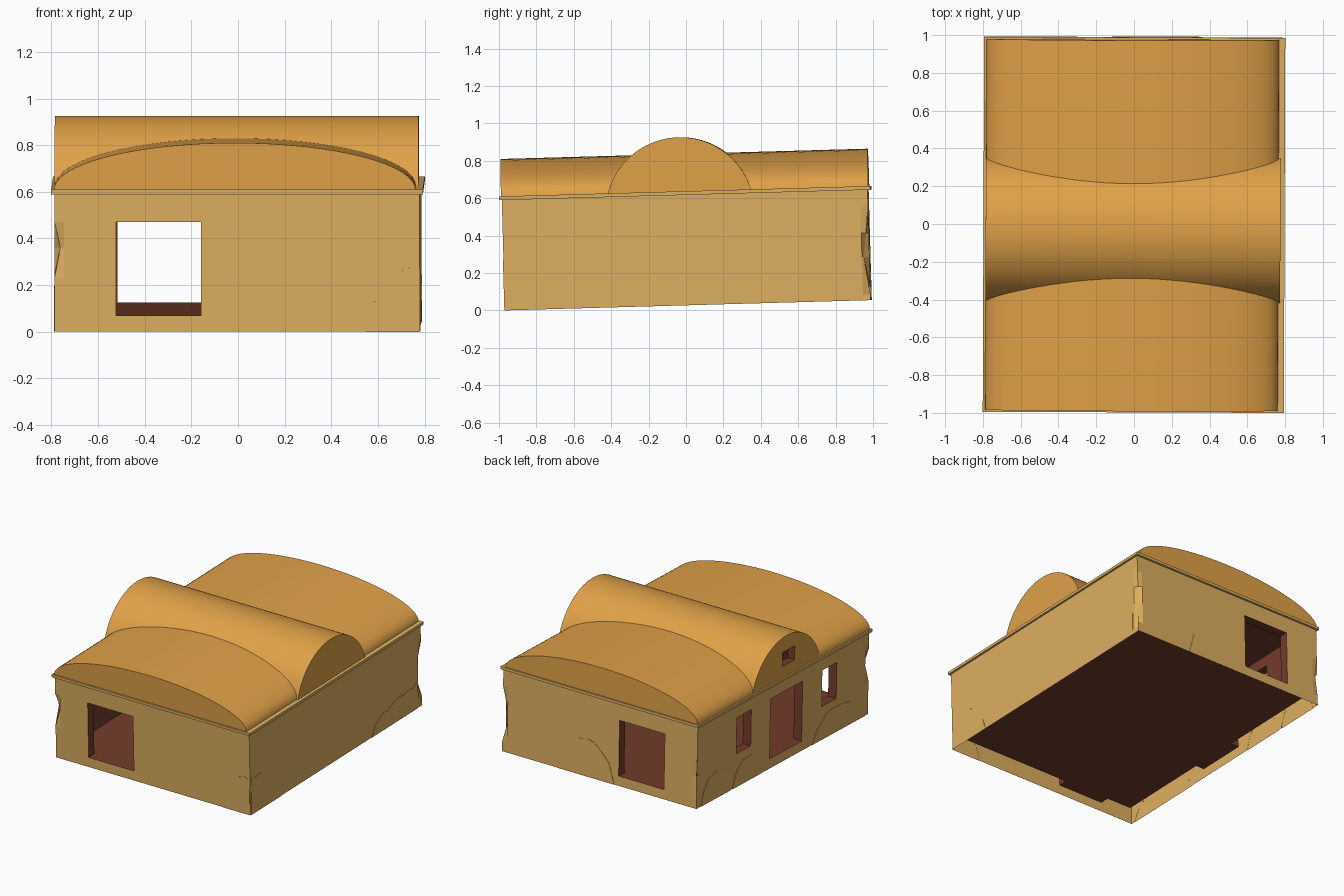
import bpy, bmesh, random
from math import sin, cos, pi, sqrt, asin
from mathutils import Matrix

random.seed(4)
cube = bpy.data.objects.get("Cube")
if cube:
    bpy.data.objects.remove(cube, do_unlink=True)


def material(name, rgb):
    lin = [((c / 255 + 0.055) / 1.055) ** 2.4 for c in rgb] + [1]
    m = bpy.data.materials.new(name)
    m.use_nodes = True
    m.diffuse_color = lin
    m.node_tree.nodes["Principled BSDF"].inputs["Base Color"].default_value = lin
    return m


PLASTER = material("sand_plaster", (221, 175, 96))
ROOF = material("ochre_roof", (224, 161, 72))
INSIDE = material("dark_red_interior", (115, 60, 43))

# The whole house leans slightly, as if set on a slope
LEAN = (Matrix.Translation((0, 0.0125, 0.0275)) @ Matrix.Rotation(0.028, 4, 'X')
        @ Matrix.Rotation(-0.004, 4, 'Z'))
W, L, EAVE = 0.783, 0.978, 0.59      # half width, half length, wall height
THICK, FLOOR, CEIL = 0.065, 0.07, 0.58


def add_object(name, bm, mat, flip=False, smooth=False):
    bmesh.ops.remove_doubles(bm, verts=bm.verts, dist=1e-4)
    bmesh.ops.recalc_face_normals(bm, faces=bm.faces)
    if flip:
        bmesh.ops.reverse_faces(bm, faces=bm.faces)
    bm.transform(LEAN)
    me = bpy.data.meshes.new(name)
    bm.to_mesh(me)
    bm.free()
    me.materials.append(mat)
    ob = bpy.data.objects.new(name, me)
    bpy.context.collection.objects.link(ob)
    if smooth:
        shade(ob)
    return ob


def activate(ob):
    bpy.ops.object.select_all(action='DESELECT')
    ob.select_set(True)
    bpy.context.view_layer.objects.active = ob


def shade(ob):
    activate(ob)
    bpy.ops.object.shade_smooth_by_angle(angle=0.6)


def quad(bm, pts):
    return bm.faces.new([bm.verts.new(p) for p in pts])


def box(bm, lo, hi):
    size = [b - a for a, b in zip(lo, hi)]
    mid = [(a + b) / 2 for a, b in zip(lo, hi)]
    bmesh.ops.create_cube(bm, size=1, matrix=Matrix.Translation(mid) @ Matrix.Diagonal((*size, 1)))


# Each wall: a map from (along, height, depth inward), its half length and openings
through = (-0.52, -0.155, FLOOR, 0.47)
WALLS = {
    "front": (lambda u, v, d: (u, d - L, v), W, [through]),
    "back": (lambda u, v, d: (u, L - d, v), W, [through]),
    "door_side": (lambda u, v, d: (d - W, u, v), L,
                  [(0.365, 0.53, 0.24, 0.5), (-0.22, 0.145, FLOOR, 0.5), (-0.61, -0.445, 0.24, 0.5)]),
    "blank_side": (lambda u, v, d: (W - d, u, v), L, []),
}
CHIP_ROWS = [0.03, 0.23, 0.36, 0.5]


def panel(bm, wall, depth, low, high, extra_u=(), extra_v=()):
    """Grid wall that leaves out the cells lying in openings."""
    place, half, holes = wall
    half -= depth
    us = sorted({-half, half, *extra_u, *[u for h in holes for u in h[:2]]})
    vs = sorted({low, high, *extra_v, *[v for h in holes for v in h[2:]]})
    for a, b in zip(us, us[1:]):
        for c, d in zip(vs, vs[1:]):
            mu, mv = (a + b) / 2, (c + d) / 2
            if not any(h[0] < mu < h[1] and h[2] < mv < h[3] for h in holes):
                quad(bm, [place(u, v, depth) for u, v in ((a, c), (b, c), (b, d), (a, d))])


# Outer walls with worn corners
bm = bmesh.new()
for wall in WALLS.values():
    edge = wall[1] - 0.04
    panel(bm, wall, 0, 0, EAVE, (-edge, edge), CHIP_ROWS)
bmesh.ops.remove_doubles(bm, verts=bm.verts, dist=1e-4)
chips = [(1, 1, 0.23, 0.03), (1, 1, 0.36, 0.015), (-1, -1, 0.36, 0.025), (-1, 1, 0.23, 0.01)]
for sx, sy, z, cut in chips:
    for v in bm.verts:
        if abs(v.co.x - sx * W) + abs(v.co.y - sy * L) + abs(v.co.z - z) < 1e-3:
            v.co.x -= sx * cut
            v.co.y -= sy * cut
add_object("outer_walls", bm, PLASTER)

# Room inside, with the linings of the door and window openings
bm = bmesh.new()
for wall in WALLS.values():
    panel(bm, wall, THICK, FLOOR, CEIL)
    for a, b, c, d in wall[2]:
        ring = [(a, c), (b, c), (b, d), (a, d)]
        for p, q in zip(ring, ring[1:] + ring[:1]):
            quad(bm, [wall[0](*p, 0), wall[0](*q, 0), wall[0](*q, THICK), wall[0](*p, THICK)])
x, y = W - THICK, L - THICK
for z in (FLOOR, CEIL):
    quad(bm, [(-x, -y, z), (x, -y, z), (x, y, z), (-x, y, z)])
add_object("room_interior", bm, INSIDE, flip=True)

# Flat eave band around the top of the walls
bm = bmesh.new()
box(bm, (-0.797, -0.993, EAVE), (0.797, 0.993, EAVE + 0.02))
add_object("eave_band", bm, PLASTER)


def vault(name, profile, place, start, end):
    """Closed solid swept straight from one end profile to the other."""
    bm = bmesh.new()
    bm.faces.new([bm.verts.new(place(a, z, start)) for a, z in profile])
    ext = bmesh.ops.extrude_face_region(bm, geom=bm.faces[:], use_keep_orig=True)
    shift = [q - p for p, q in zip(place(0, 0, start), place(0, 0, end))]
    bmesh.ops.translate(bm, vec=shift, verts=[g for g in ext["geom"] if isinstance(g, bmesh.types.BMVert)])
    return add_object(name, bm, ROOF, smooth=True)


# Long shallow vault running front to back
BASE = EAVE + 0.019
steps = [pi * i / 32 for i in range(33)]
vault("long_roof_vault", [(-0.01 + 0.775 * cos(t), BASE + 0.201 * sin(t)) for t in steps],
      lambda a, z, s: (a, s, z), -0.982, 0.982)

# Taller cross vault running side to side
a, h = 0.383, 0.29
r = (a * a + h * h) / (2 * h)
reach = pi - asin(a / r) if h > r else asin(a / r)
arc = [reach * (i / 20 - 1) for i in range(41)]
cross = vault("cross_roof_vault",
              [(-0.027 + r * sin(t), BASE + h - r + r * cos(t)) for t in arc],
              lambda p, z, s: (s, p, z), -0.785, 0.775)

# Small gable window sunk into one end of the cross vault
bm = bmesh.new()
box(bm, (-0.9, -0.12, 0.69), (-0.73, 0.02, 0.79))
cutter = add_object("gable_window_cutter", bm, INSIDE)
cross.data.materials.append(INSIDE)
cut = cross.modifiers.new("gable_window", 'BOOLEAN')
cut.operation, cut.solver, cut.object = 'DIFFERENCE', 'EXACT', cutter
cut.material_mode = 'TRANSFER'
activate(cross)
bpy.ops.object.modifier_apply(modifier=cut.name)
bpy.data.objects.remove(cutter, do_unlink=True)
shade(cross)


# Cracked plaster patches rising from the foot of the walls
def patch(name, wall, u0, u1, height, span):
    place = WALLS[wall][0]
    pts = [(u0, 0)]
    for i in range(1, 12):
        t = i / 11
        top = height * sqrt(max(0, sin(span * t))) + random.uniform(-0.015, 0.015)
        pts.append((u0 + (u1 - u0) * t, max(top, 0.004)))
    pts.append((u1, 0))
    bm = bmesh.new()
    for p, q in zip(pts, pts[1:]):
        quad(bm, [place(*p, 0.001), place(*q, 0.001), place(*q, -0.003), place(*p, -0.003)])
    quad(bm, [place(u, v, -0.003) for u, v in pts])
    add_object(name, bm, PLASTER)


patch("front_plaster_patch", "front", 0.55, 0.78, 0.27, pi / 2)
patch("blank_side_front_patch", "blank_side", -0.63, -0.97, 0.27, pi / 2)
patch("blank_side_back_patch", "blank_side", 0.4, 0.92, 0.18, pi / 2)
patch("back_plaster_patch", "back", 0.34, -0.12, 0.26, pi)
patch("door_side_back_patch", "door_side", 0.93, 0.6, 0.2, pi)
patch("door_side_middle_patch", "door_side", 0.57, 0.24, 0.18, pi)
patch("door_side_front_patch", "door_side", -0.34, -0.94, 0.19, pi)
